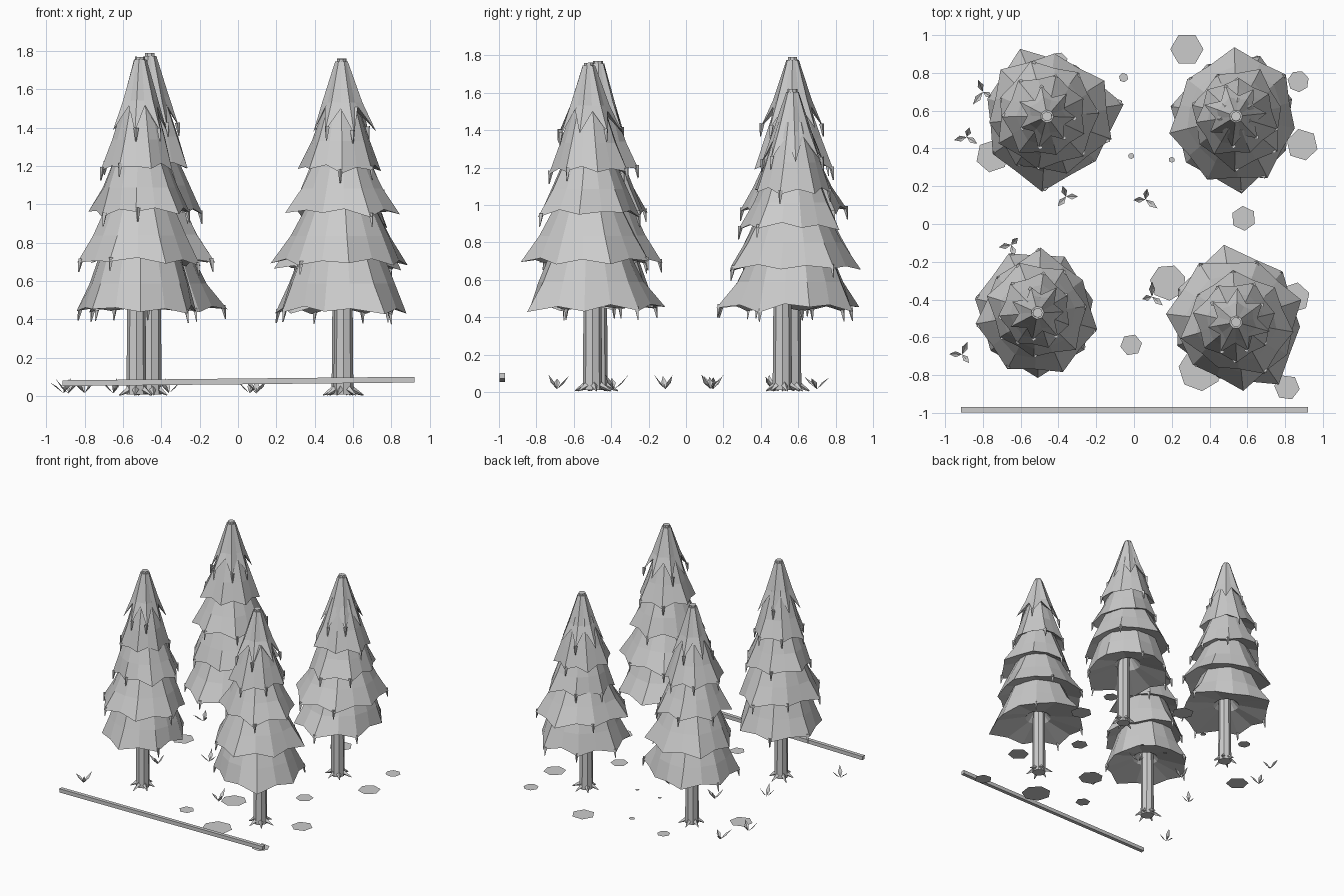
import bpy, bmesh, math, random
from mathutils import Vector, Matrix

random.seed(7)
cube = bpy.data.objects.get("Cube")
if cube:
    bpy.data.objects.remove(cube, do_unlink=True)

grey = bpy.data.materials.new("plain_grey")
grey.use_nodes = True
grey.diffuse_color = (0.6, 0.6, 0.6, 1)
bsdf = next(n for n in grey.node_tree.nodes if n.type == 'BSDF_PRINCIPLED')
bsdf.inputs["Base Color"].default_value = (0.6, 0.6, 0.6, 1)


def finish(bm, name, location=(0, 0, 0), recalc=True):
    if recalc:
        bmesh.ops.recalc_face_normals(bm, faces=bm.faces)
    mesh = bpy.data.meshes.new(name)
    bm.to_mesh(mesh)
    bm.free()
    mesh.materials.append(grey)
    obj = bpy.data.objects.new(name, mesh)
    obj.location = location
    bpy.context.collection.objects.link(obj)
    return obj


def spike(bm, start, end, r1, r2=0.0, sides=4):
    """Tapered prism from start to end."""
    start, end = Vector(start), Vector(end)
    d = end - start
    m = Matrix.Translation((start + end) / 2) @ d.to_track_quat('Z', 'Y').to_matrix().to_4x4()
    bmesh.ops.create_cone(bm, cap_ends=True, segments=sides, radius1=r1,
                          radius2=r2, depth=d.length, matrix=m)


def polar(r, a, z):
    return Vector((r * math.cos(a), r * math.sin(a), z))


def bridge(bm, rings, cap=False):
    n = len(rings[0])
    for low, high in zip(rings, rings[1:]):
        for i in range(n):
            j = (i + 1) % n
            bm.faces.new((low[i], low[j], high[j], high[i]))
    if cap:
        bm.faces.new(rings[-1])


def tier(name, location, z, height, radii, top_r, turn, notch, lift):
    """Drooping skirt of branches with pointed corners and hanging tips."""
    bm = bmesh.new()
    n = len(radii)
    step = 2 * math.pi / n
    avg = sum(radii) / n
    rim, flare, top, under, core = [], [], [], [], []
    for i, r in enumerate(radii):
        nxt = radii[(i + 1) % n]
        a = turn + i * step
        drop = random.uniform(0.0, 0.03)
        rim.append(polar(r, a, z - drop))
        rim.append(polar((r + nxt) / 2 * notch, a + step / 2, z + lift + random.uniform(0.0, 0.02)))
        if random.random() < 0.5:
            b = a + random.choice((0, 0.04, -0.04))
            spike(bm, polar(r * 0.95, b, z - drop + 0.02),
                  polar(r * 0.97 + 0.005, b, z - drop - 0.05), 0.014, 0.003)
    for i in range(2 * n):
        a = turn + i * step / 2
        r = math.hypot(rim[i].x, rim[i].y)
        mid = top_r + (0.5 * r + 0.5 * avg * 0.95 - top_r) * 0.56
        flare.append(polar(mid, a, z + height * 0.4))
        top.append(polar(top_r * (1 if i % 2 == 0 else 0.95), a, z + height))
        under.append(polar(min(0.1, avg * 0.5), a, z + 0.06 + lift / 2))
        core.append(polar(0.035, a, z + 0.13 + lift / 2))
    rings = [[bm.verts.new(p) for p in ring] for ring in (core, under, rim, flare, top)]
    bridge(bm, rings, cap=True)
    finish(bm, name, location)


def tree(label, x, y, foot, top_z, turn, radii):
    loc = (x, y, 0)
    # Trunk standing at the foot offset, bending to a small stub at the top
    bm = bmesh.new()
    foot = Vector((*foot, 0))
    bend = foot + Vector((0, 0, 0.58))
    spike(bm, foot + Vector((0, 0, 0.01)), bend, 0.052, 0.047, 8)
    spike(bm, bend, (0, 0, top_z), 0.047, 0.026, 8)
    for i in range(6):
        a = i * math.tau / 6 + turn
        spike(bm, foot + polar(0.035, a, 0.04), foot + polar(random.uniform(0.085, 0.11), a, 0.006),
              0.02, 0.003)
    finish(bm, label + "_trunk", loc)
    # Branch tiers: rim height, height, size ratio, upper radius, notch, lift
    shift = top_z - 1.77
    mean = sum(radii) / len(radii)
    tiers = ((0.455, 0.33, 1.0, 0.2, 0.89, 0.0), (0.705, 0.33, 0.95, 0.16, 0.88, 0.0),
             (0.965, 0.31, 0.77, 0.125, 0.87, 0.0), (1.195, 0.36, 0.61, 0.08, 0.86, 0.0),
             (1.4, 0.355, 0.47, 0.034, 0.64, 0.1))
    for k, (z, h, ratio, top_r, notch, lift) in enumerate(tiers):
        rr = radii
        if k > 0:
            rr = [mean * ratio * random.uniform(0.88, 1.13) for _ in radii]
        tier(f"{label}_branches_{k + 1}", loc, z + shift * k / 4, h, rr, top_r,
             math.radians(turn) + k * 0.4, notch, lift)


tree("back_left_tree", -0.46, 0.57, (0.01, -0.005), 1.79, 9,
     (0.41, 0.31, 0.385, 0.33, 0.35, 0.4, 0.35))
tree("back_right_tree", 0.54, 0.57, (0, -0.055), 1.62, 17,
     (0.31, 0.345, 0.315, 0.35, 0.36, 0.41, 0.32))
tree("front_left_tree", -0.51, -0.47, (-0.02, 0), 1.77, 13,
     (0.3, 0.33, 0.35, 0.34, 0.32, 0.345, 0.315))
tree("front_right_tree", 0.54, -0.52, (0.01, 0.02), 1.76, -4,
     (0.34, 0.365, 0.415, 0.355, 0.335, 0.31, 0.4))

# Flat ground patches
patches = ((0.28, 0.925, 0.088), (0.87, 0.755, 0.057), (0.89, 0.42, 0.085), (0.58, 0.03, 0.066),
           (0.18, -0.31, 0.096), (0.85, -0.39, 0.082), (-0.015, -0.64, 0.058), (0.35, -0.77, 0.115),
           (0.81, -0.865, 0.068), (-0.055, 0.775, 0.025), (-0.015, 0.36, 0.016), (0.2, 0.34, 0.016),
           (-0.75, 0.36, 0.088), (-0.4, 0.86, 0.05))
for i, (x, y, r) in enumerate(patches):
    bm = bmesh.new()
    bmesh.ops.create_circle(bm, cap_ends=True, segments=6 + i % 3 % 2, radius=r,
                            matrix=Matrix.Rotation(i * 0.9 + math.pi / 6, 4, 'Z'))
    for f in bm.faces:
        if f.normal.z < 0:
            f.normal_flip()
    finish(bm, f"ground_patch_{i + 1}", (x, y, 0.015), recalc=False)

# Grass tufts made of folded leaf blades; each has the heading of its first blade
tufts = ((-0.8, 0.7, 100), (-0.885, 0.46, 80), (-0.36, 0.145, 0), (0.06, 0.13, 70),
         (-0.65, -0.11, 60), (0.095, -0.385, 80), (-0.91, -0.69, 60))
for i, (x, y, heading) in enumerate(tufts):
    bm = bmesh.new()
    for k in range(3):
        a = math.radians(heading) + k * 2.1 + random.uniform(-0.25, 0.25)
        reach = random.uniform(0.05, 0.085)
        side = polar(0.016, a + math.pi / 2, 0)
        mid = polar(reach * 0.5, a, 0.05)
        base, tip = polar(0, a, 0.015), polar(reach, a, random.uniform(0.07, 0.095))
        b, l, r, t = (bm.verts.new(p) for p in (base, mid + side, mid - side, tip))
        c = bm.verts.new(mid - Vector((0, 0, 0.008)))
        for tri in ((b, c, l), (b, r, c), (c, t, l), (c, r, t)):
            bm.faces.new(tri)
    finish(bm, f"grass_tuft_{i + 1}", (x, y, 0), recalc=False)

# Long beam along the front
bm = bmesh.new()
bmesh.ops.create_cube(bm, size=1, matrix=Matrix.Rotation(-0.01, 4, 'Y')
                      @ Matrix.Diagonal((1.835, 0.03, 0.03, 1)))
finish(bm, "front_beam", (0.003, 0, 0.077)).location.y = -0.983
